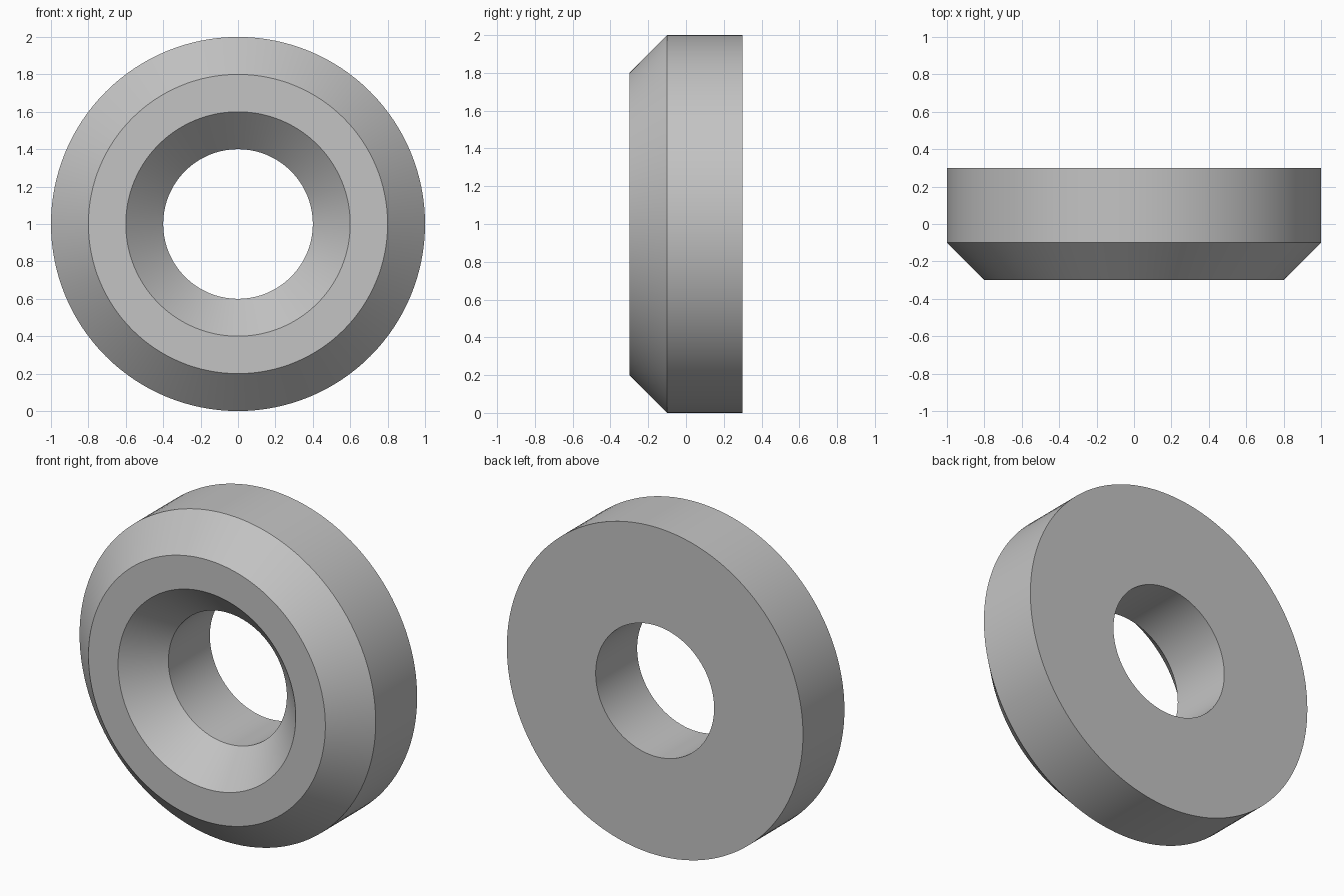
import bpy, bmesh, math
from mathutils import Matrix, Vector

cube = bpy.data.objects.get("Cube")
if cube:
    bpy.data.objects.remove(cube, do_unlink=True)

SEGMENTS = 128

# Plain grey material
grey = bpy.data.materials.new("grey")
grey.use_nodes = True
color = (0.55, 0.55, 0.55, 1)
grey.diffuse_color = color
grey.node_tree.nodes["Principled BSDF"].inputs["Base Color"].default_value = color

# Closed cross-section (radius, y): bore, back, rim, outer chamfer, front, countersink
profile = [(0.4, 0.3), (1.0, 0.3), (1.0, -0.1), (0.8, -0.3), (0.6, -0.3), (0.4, -0.1)]

# Revolve the cross-section around the y axis
bm = bmesh.new()
rings = []
for radius, y in profile:
    start = Vector((radius, y, 0))
    rings.append([bm.verts.new(Matrix.Rotation(math.tau * i / SEGMENTS, 3, 'Y') @ start)
                  for i in range(SEGMENTS)])
for k, ring in enumerate(rings):
    following = rings[(k + 1) % len(rings)]
    for i in range(SEGMENTS):
        j = (i + 1) % SEGMENTS
        bm.faces.new((ring[i], ring[j], following[j], following[i]))
bmesh.ops.recalc_face_normals(bm, faces=bm.faces)

mesh = bpy.data.meshes.new("countersunk_washer")
bm.to_mesh(mesh)
bm.free()
mesh.materials.append(grey)

washer = bpy.data.objects.new("countersunk_washer", mesh)
washer.location.z = 1
bpy.context.collection.objects.link(washer)

# Smooth round walls with sharp edges between them
bpy.ops.object.select_all(action='DESELECT')
washer.select_set(True)
bpy.context.view_layer.objects.active = washer
bpy.ops.object.shade_smooth_by_angle(angle=math.radians(30))
